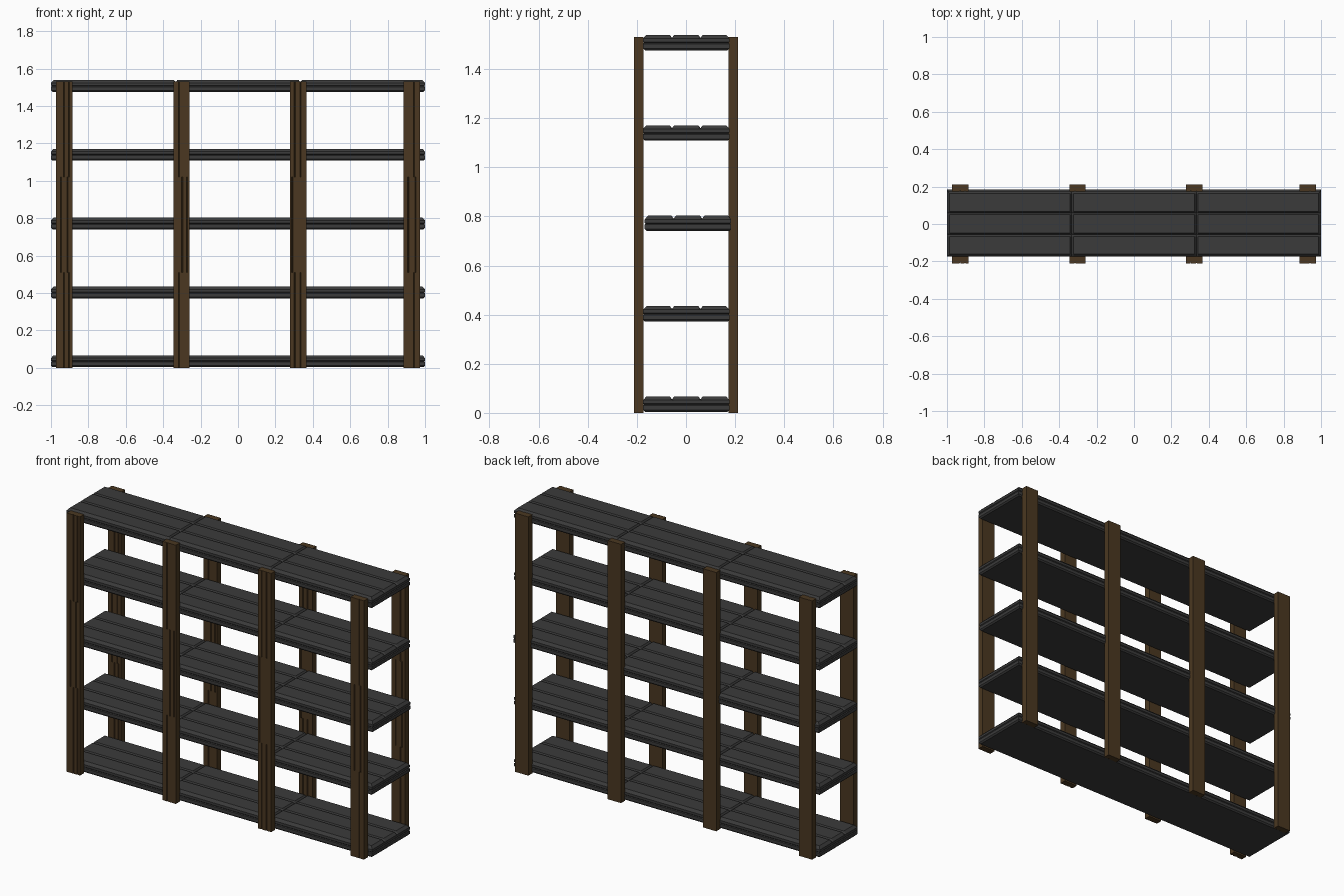
import bpy, bmesh

if "Cube" in bpy.data.objects:
    bpy.data.objects.remove(bpy.data.objects["Cube"])


def material(name, rgb):
    m = bpy.data.materials.new(name)
    m.diffuse_color = (*rgb, 1)
    m.use_nodes = True
    m.node_tree.nodes["Principled BSDF"].inputs["Base Color"].default_value = m.diffuse_color
    return m


GREY = material("dark grey boards", (0.043, 0.043, 0.043))
BROWN = material("brown wood", (0.069, 0.039, 0.015))


def finish(bm, name, mat):
    bmesh.ops.recalc_face_normals(bm, faces=bm.faces[:])
    me = bpy.data.meshes.new(name)
    bm.to_mesh(me)
    bm.free()
    me.materials.append(mat)
    ob = bpy.data.objects.new(name, me)
    bpy.context.collection.objects.link(ob)
    return ob


HX, HY, EDGE = 1.0, 0.176, 0.014      # shelf half sizes, top chamfer
THICK, GROOVE, GW = 0.063, 0.012, 0.009


def shelf(name, z0, y0):
    """Board top with V grooves (3 x 3 planks) and a chamfered, grooved rim."""
    def stations(half, g):
        pts = [(-half, 0)]
        for c in (-g, g):
            pts += [(c - GW, 0), (c, 1), (c + GW, 0)]
        return pts + [(half, 0)]

    xs = stations(HX - EDGE, 0.333)
    ys = stations(HY - EDGE, 0.058)
    bm = bmesh.new()
    # grooved top surface
    grid = [[bm.verts.new((x, y + y0, z0 + THICK - GROOVE * max(a, b)))
             for y, b in ys] for x, a in xs]
    nx, ny = len(xs), len(ys)
    for i in range(nx - 1):
        for j in range(ny - 1):
            bm.faces.new((grid[i][j], grid[i + 1][j],
                          grid[i + 1][j + 1], grid[i][j + 1]))
    # rim rings going down from the edge of the top
    loop = ([(i, 0) for i in range(nx - 1)] + [(nx - 1, j) for j in range(ny - 1)]
            + [(i, ny - 1) for i in range(nx - 1, 0, -1)]
            + [(0, j) for j in range(ny - 1, 0, -1)])
    ring = [grid[i][j] for i, j in loop]
    for off, z in ((0, 0.048), (0, 0.034), (-0.004, 0.030),
                   (0, 0.026), (0, 0.008), (-0.008, 0.0)):
        new = []
        for i, j in loop:
            x, y = xs[i][0], ys[j][0]
            if i in (0, nx - 1):
                x = (HX + off) * (1 if i else -1)
            if j in (0, ny - 1):
                y = (HY + off) * (1 if j else -1)
            new.append(bm.verts.new((x, y + y0, z0 + z)))
        for k in range(len(loop)):
            n = (k + 1) % len(loop)
            bm.faces.new((ring[k], ring[n], new[n], new[k]))
        ring = new
    bm.faces.new(ring)
    finish(bm, name, GREY)


def post(name, x0, x1, y0, y1, grooves):
    """Upright of three stacked lengths, with V grooves on the front face."""
    bm = bmesh.new()
    height = 1.53 / 3
    for s, gs in enumerate(grooves):
        prof = [(x0, y0)]
        for g in gs:
            c = x0 + g * (x1 - x0)
            prof += [(c - 0.003, y0), (c, y0 + 0.005), (c + 0.003, y0)]
        prof += [(x1, y0), (x1, y1), (x0, y1)]
        lo = [bm.verts.new((x, y, s * height)) for x, y in prof]
        hi = [bm.verts.new((x, y, (s + 1) * height)) for x, y in prof]
        for k in range(len(prof)):
            n = (k + 1) % len(prof)
            bm.faces.new((lo[k], lo[n], hi[n], hi[k]))
        if s == 0:
            bm.faces.new(lo)
        if s == 2:
            bm.faces.new(hi)
    finish(bm, name, BROWN)


# five shelves
for i in range(5):
    shelf(f"shelf_{i + 1}", 0.004 + 0.368 * i, 0.008 if i == 2 else 0.001)

# four pairs of uprights
spans = ((-0.973, -0.886), (-0.346, -0.259), (0.277, 0.365), (0.884, 0.972))
patterns = (((0.5, 0.8), (0.3, 0.7), (0.5, 0.8)),
            ((0.35,), (0.55, 0.85), (0.35,)),
            ((0.3, 0.65), (0.15,), (0.3, 0.65)),
            ((0.65,), (0.3, 0.75), (0.65,)))
for i, ((x0, x1), pat) in enumerate(zip(spans, patterns)):
    post(f"front_post_{i + 1}", x0, x1, -0.211, -0.174, pat)
    post(f"back_post_{i + 1}", x0, x1, 0.174, 0.211, pat)
